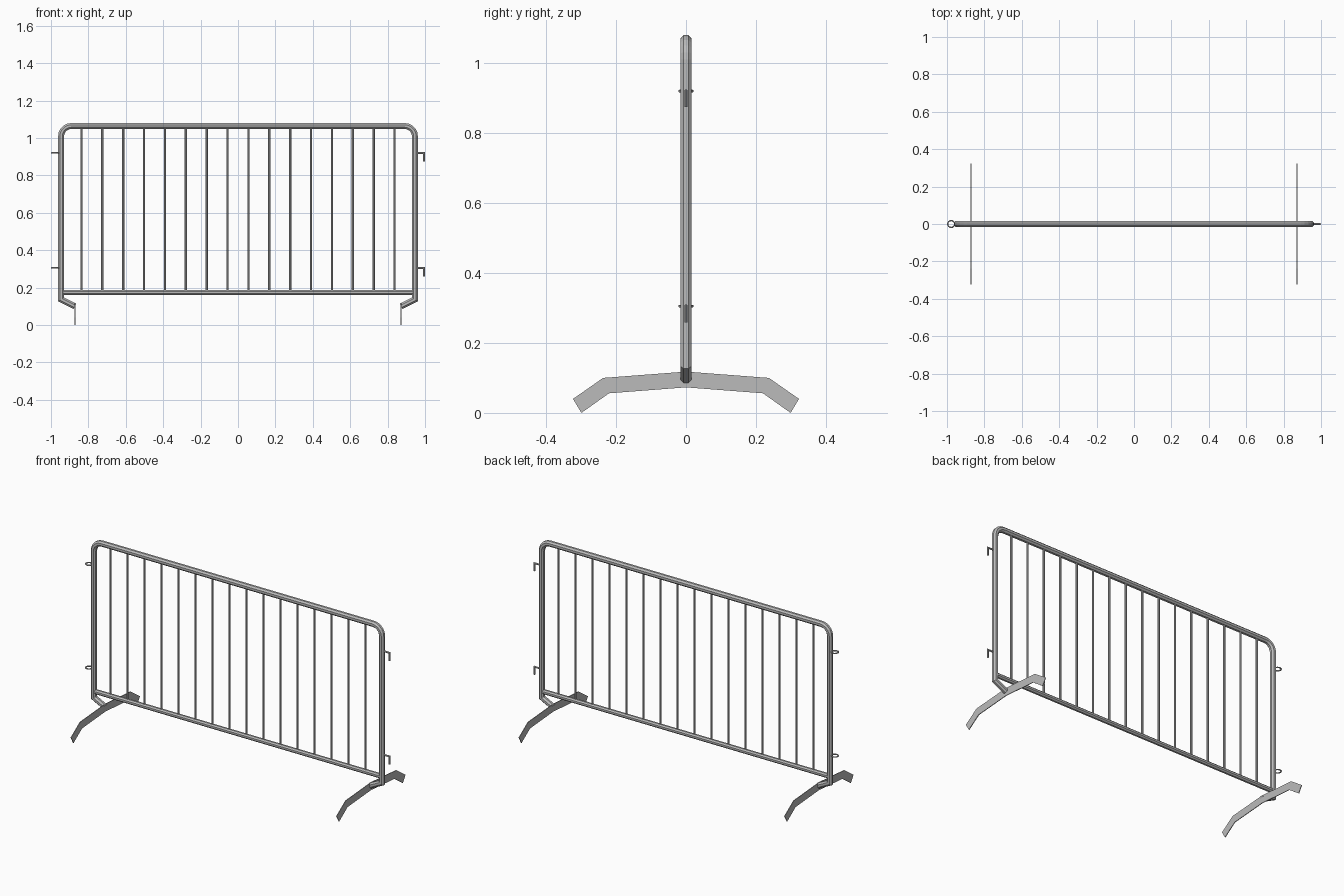
import bpy
import bmesh
import math
from mathutils import Vector

cube = bpy.data.objects.get("Cube")
if cube:
    bpy.data.objects.remove(cube)

STEEL = (0.5, 0.5, 0.5, 1)
steel = bpy.data.materials.new("galvanised steel")
steel.use_nodes = True
steel.diffuse_color = STEEL
steel.node_tree.nodes["Principled BSDF"].inputs["Base Color"].default_value = STEEL


def finish(name, bm):
    bmesh.ops.recalc_face_normals(bm, faces=bm.faces)
    mesh = bpy.data.meshes.new(name)
    bm.to_mesh(mesh)
    bm.free()
    mesh.materials.append(steel)
    obj = bpy.data.objects.new(name, mesh)
    bpy.context.collection.objects.link(obj)
    return obj


def tube(name, path, radius, sides=8, normal=(0, 1, 0), closed=False):
    """Sweep a mitred round section along a path lying in one plane."""
    bm = bmesh.new()
    pts = [Vector(p) for p in path]
    n = Vector(normal)
    count = len(pts)
    rings = []
    for i, p in enumerate(pts):
        before = pts[i - 1] if i or closed else None
        after = pts[(i + 1) % count] if i < count - 1 or closed else None
        d_in = (p - before).normalized() if before else (after - p).normalized()
        d_out = (after - p).normalized() if after else d_in
        tangent = (d_in + d_out).normalized()
        side = tangent.cross(n) / tangent.dot(d_in)
        ring = []
        for k in range(sides):
            a = math.tau * (k + 0.5) / sides
            ring.append(bm.verts.new(p + radius * (math.cos(a) * side + math.sin(a) * n)))
        rings.append(ring)
    pairs = list(zip(rings, rings[1:]))
    if closed:
        pairs.append((rings[-1], rings[0]))
    else:
        bm.faces.new(rings[0])
        bm.faces.new(rings[-1])
    for a, b in pairs:
        for k in range(sides):
            j = (k + 1) % sides
            bm.faces.new((a[k], a[j], b[j], b[k]))
    return finish(name, bm)


# Outer frame: one bent tube, rounded at the top, kinked in to the feet
FRAME_X, TOP, BEND = 0.946, 1.064, 0.055
half = [(0.872, 0, 0.1), (FRAME_X, 0, 0.137)]
for i in range(6):
    a = math.pi / 2 * i / 5
    half.append((FRAME_X - BEND + BEND * math.cos(a), 0, TOP - BEND + BEND * math.sin(a)))
tube("outer_frame", half + [(-x, y, z) for x, y, z in reversed(half)], 0.017)

# Bottom rail and upright bars
RAIL_Z = 0.174
tube("bottom_rail", [(-FRAME_X, 0, RAIL_Z), (FRAME_X, 0, RAIL_Z)], 0.014)
BARS, SPACING = 16, 0.1116
for i in range(BARS):
    x = (i - (BARS - 1) / 2) * SPACING
    tube(f"upright_bar_{i + 1}", [(x, 0, RAIL_Z), (x, 0, TOP)], 0.0065)

# Bent flat plate feet
upper = [(0, 0.118), (0.237, 0.1), (0.323, 0.04)]
lower = [(0.299, 0), (0.22, 0.056), (0, 0.073)]
right_edge = upper + lower
for label, x in (("left", 0.872), ("right", -0.872)):
    bm = bmesh.new()
    for sign in (1, -1):
        quads = [(0, 1, 4, 5), (1, 2, 3, 4)]
        for q in quads:
            bm.faces.new([bm.verts.new((x - 0.002, sign * right_edge[k][0], right_edge[k][1])) for k in q])
    bmesh.ops.remove_doubles(bm, verts=bm.verts, dist=0.0001)
    bmesh.ops.recalc_face_normals(bm, faces=bm.faces)
    out = bmesh.ops.extrude_face_region(bm, geom=bm.faces[:])
    moved = [g for g in out["geom"] if isinstance(g, bmesh.types.BMVert)]
    bmesh.ops.translate(bm, verts=moved, vec=(0.004, 0, 0))
    finish(f"{label}_foot", bm)

# Coupling hooks on the left post, rings on the right post
for label, z in (("upper", 0.92), ("lower", 0.305)):
    tube(f"{label}_hook", [(FRAME_X, 0, z), (0.995, 0, z), (0.995, 0, z - 0.046)], 0.005)
    ring = []
    for i in range(16):
        a = math.tau * i / 16
        ring.append((-0.9775 + 0.0185 * math.cos(a), 0.0185 * math.sin(a), z))
    tube(f"{label}_ring", ring, 0.004, sides=6, normal=(0, 0, 1), closed=True)
